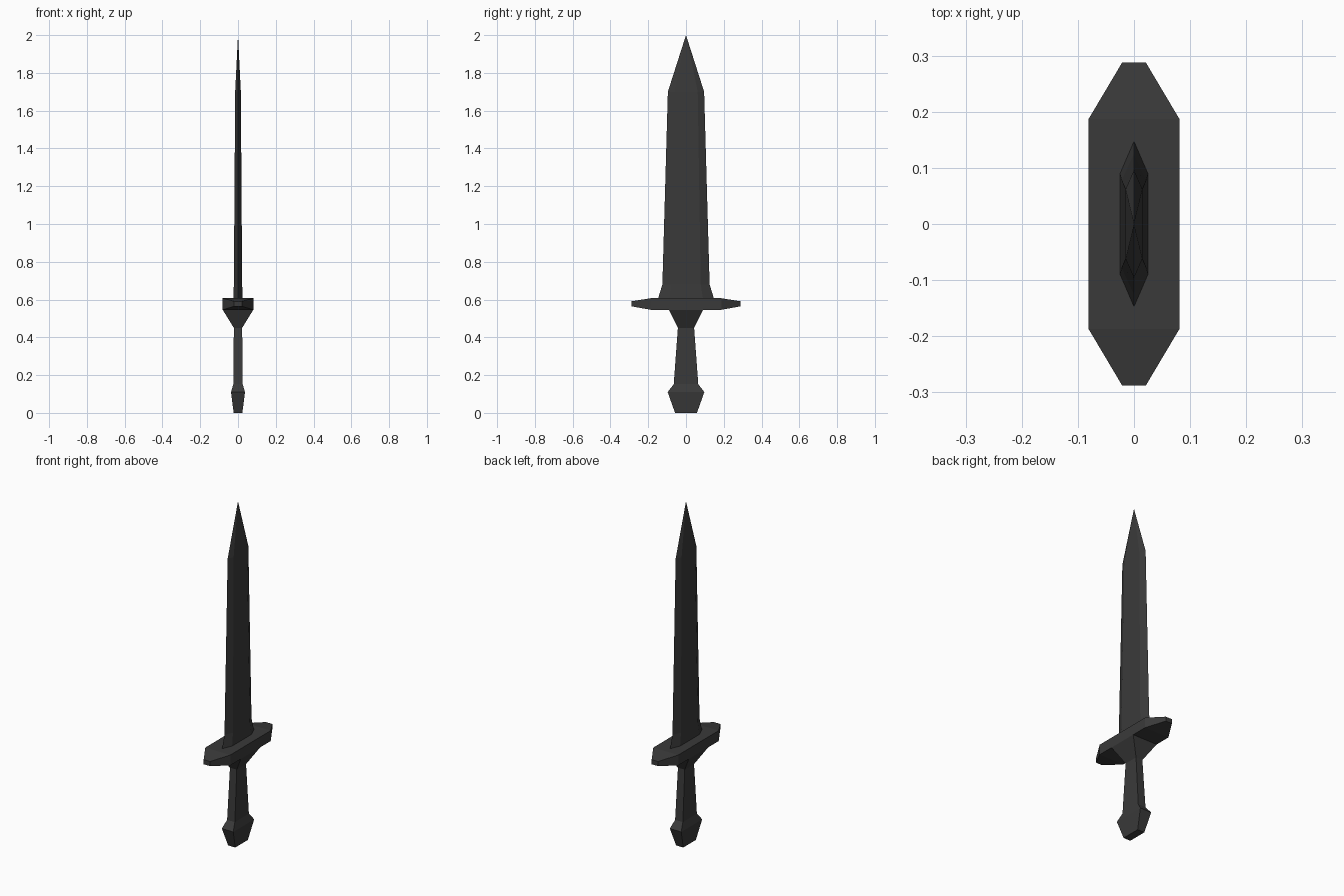
import bpy
import bmesh
from mathutils import Vector

if "Cube" in bpy.data.objects:
    bpy.data.objects.remove(bpy.data.objects["Cube"])

dark = bpy.data.materials.new("dark_steel")
dark.diffuse_color = (0.042, 0.042, 0.042, 1)
dark.use_nodes = True
dark.node_tree.nodes["Principled BSDF"].inputs["Base Color"].default_value = dark.diffuse_color


def loft(name, rings, tip=None):
    """Skin a closed solid through rings of points, with an optional end point."""
    bm = bmesh.new()
    rows = [[bm.verts.new(p) for p in ring] for ring in rings]
    n = len(rows[0])
    for a, b in zip(rows, rows[1:]):
        for i in range(n):
            j = (i + 1) % n
            bm.faces.new((a[i], a[j], b[j], b[i]))
    bm.faces.new(rows[0])
    if tip:
        t = bm.verts.new(tip)
        for i in range(n):
            bm.faces.new((rows[-1][i], rows[-1][(i + 1) % n], t))
    else:
        bm.faces.new(rows[-1])
    bmesh.ops.recalc_face_normals(bm, faces=bm.faces)
    mesh = bpy.data.meshes.new(name)
    bm.to_mesh(mesh)
    bm.free()
    mesh.materials.append(dark)
    ob = bpy.data.objects.new(name, mesh)
    bpy.context.collection.objects.link(ob)
    return ob


def rect(x, y, z):
    return [(-x, -y, z), (x, -y, z), (x, y, z), (-x, y, z)]


def blade_section(x, flat, edge, z):
    return [(0, -edge, z), (x, -flat, z), (x, flat, z),
            (0, edge, z), (-x, flat, z), (-x, -flat, z)]


def guard_section(y, x, low, high):
    return [(-x, y, low), (x, y, low), (x, y, high), (-x, y, high)]


# Blade: flattened hexagon narrowing to a point
loft("blade", [blade_section(0.025, 0.09, 0.148, 0.605),
               blade_section(0.022, 0.078, 0.125, 0.68),
               blade_section(0.015, 0.062, 0.096, 1.70)], tip=(0, 0, 2.0))

# Crossguard: slab with tapered ends
loft("crossguard", [guard_section(-0.288, 0.021, 0.564, 0.591),
                    guard_section(-0.187, 0.081, 0.546, 0.607),
                    guard_section(0.187, 0.081, 0.546, 0.607),
                    guard_section(0.288, 0.021, 0.564, 0.591)])

# Collar, grip and pommel
loft("collar", [rect(0.022, 0.043, 0.45), rect(0.081, 0.09, 0.546)])
loft("grip", [rect(0.025, 0.065, 0.152), rect(0.022, 0.043, 0.45)])
loft("pommel", [rect(0.023, 0.058, 0), rect(0.037, 0.097, 0.11),
                rect(0.025, 0.065, 0.152)])
